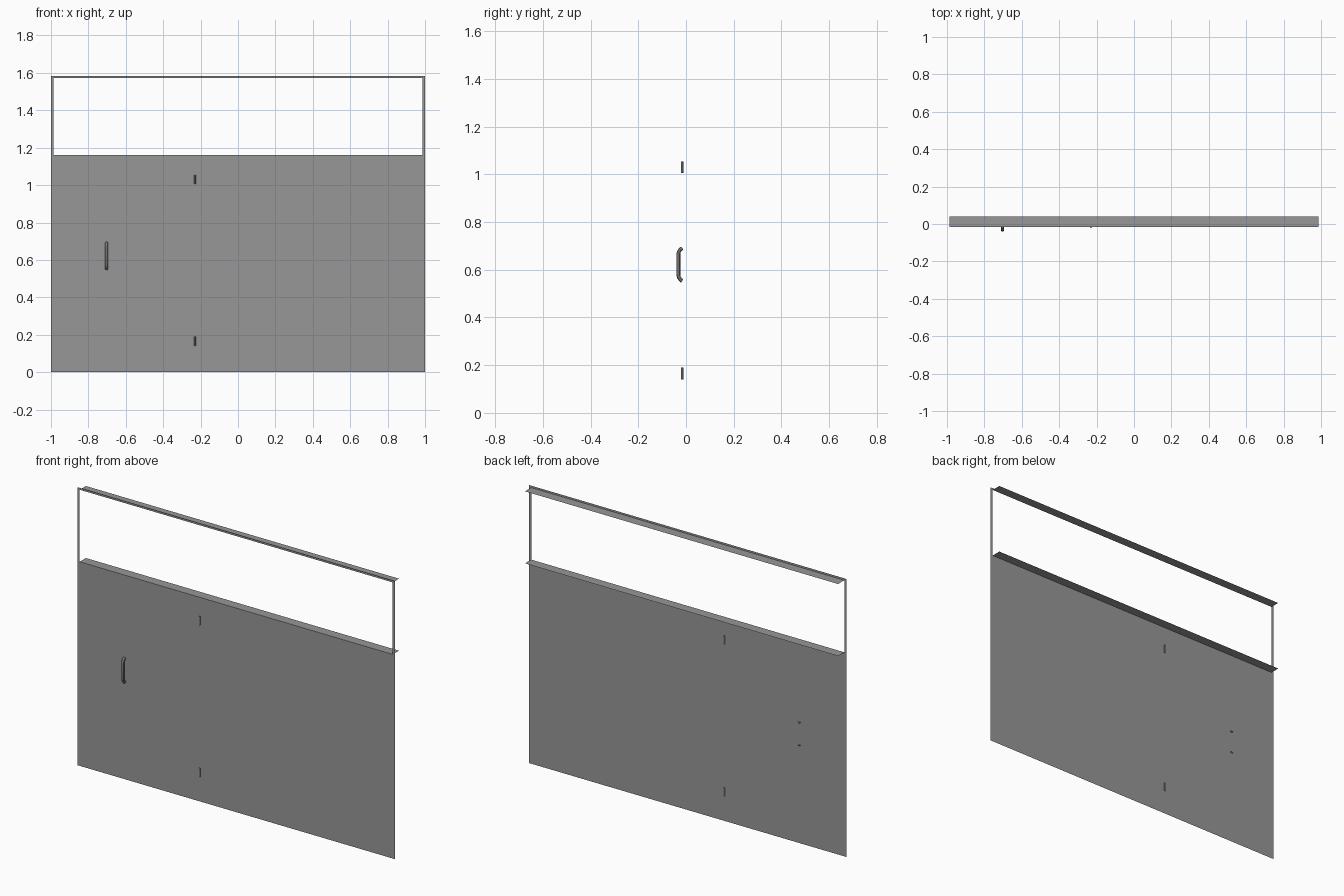
import bpy
import bmesh

cube = bpy.data.objects.get("Cube")
if cube:
    bpy.data.objects.remove(cube, do_unlink=True)


def material(name, value):
    m = bpy.data.materials.new(name)
    m.use_nodes = True
    colour = (value, value, value, 1)
    m.diffuse_color = colour
    m.node_tree.nodes["Principled BSDF"].inputs["Base Color"].default_value = colour
    return m


GREY = material("wall grey", 0.31)
DARK = material("fitting grey", 0.17)

FRONT, BACK = -0.016, 0.04        # depth of wall sheet and of reveals
HALF, INNER = 1.0, 0.986          # outer and opening half widths
SILL, HEAD, TOP = 1.162, 1.572, 1.583


def sheet(name, x0, x1, y0, y1, z0, z1):
    """Single flat face, upright when y0 == y1, otherwise level."""
    if y0 == y1:
        pts = [(x0, y0, z0), (x1, y0, z0), (x1, y0, z1), (x0, y0, z1)]
    else:
        pts = [(x0, y0, z0), (x1, y0, z0), (x1, y1, z0), (x0, y1, z0)]
    mesh = bpy.data.meshes.new(name)
    mesh.from_pydata(pts, [], [tuple(range(4))])
    mesh.materials.append(GREY)
    ob = bpy.data.objects.new(name, mesh)
    bpy.context.collection.objects.link(ob)
    return ob


# Wall sheet and the thin frame around the upper opening
sheet("lower_panel", -HALF, HALF, FRONT, FRONT, 0, SILL)
sheet("top_rail", -HALF, HALF, FRONT, FRONT, HEAD, TOP)
sheet("right_post", -HALF, -INNER, FRONT, FRONT, SILL, HEAD)
sheet("left_post", INNER, HALF, FRONT, FRONT, SILL, HEAD)

# Level reveals running back from the opening
sheet("sill_reveal", -INNER, INNER, FRONT, BACK, SILL, SILL)
sheet("head_reveal", -INNER, INNER, FRONT, BACK, HEAD, HEAD)

# Hinge pins, half sunk in the panel
for name, z in (("lower_hinge", 0.166), ("upper_hinge", 1.03)):
    bpy.ops.mesh.primitive_cylinder_add(vertices=16, radius=0.005, depth=0.05,
                                        location=(-0.23, FRONT, z))
    hinge = bpy.context.object
    hinge.name = name
    hinge.data.materials.append(DARK)
    bpy.ops.object.shade_smooth_by_angle()

# Bent tube handle, mirrored about its middle height
MID = 0.622
half = [(-0.016, 0.069), (-0.023, 0.064), (-0.029, 0.056), (-0.032, 0.045)]
path = [(y, MID + d) for y, d in half] + [(y, MID - d) for y, d in reversed(half)]
curve = bpy.data.curves.new("handle", "CURVE")
curve.dimensions = "3D"
curve.bevel_depth = 0.008
curve.bevel_resolution = 4
curve.use_fill_caps = True
spline = curve.splines.new("POLY")
spline.points.add(len(path) - 1)
for point, (y, z) in zip(spline.points, path):
    point.co = (-0.703, y, z, 1)
curve.materials.append(DARK)
handle = bpy.data.objects.new("handle", curve)
bpy.context.collection.objects.link(handle)
bpy.ops.object.select_all(action="DESELECT")
handle.select_set(True)
bpy.context.view_layer.objects.active = handle
bpy.ops.object.convert(target="MESH")
bpy.ops.object.shade_smooth_by_angle()
